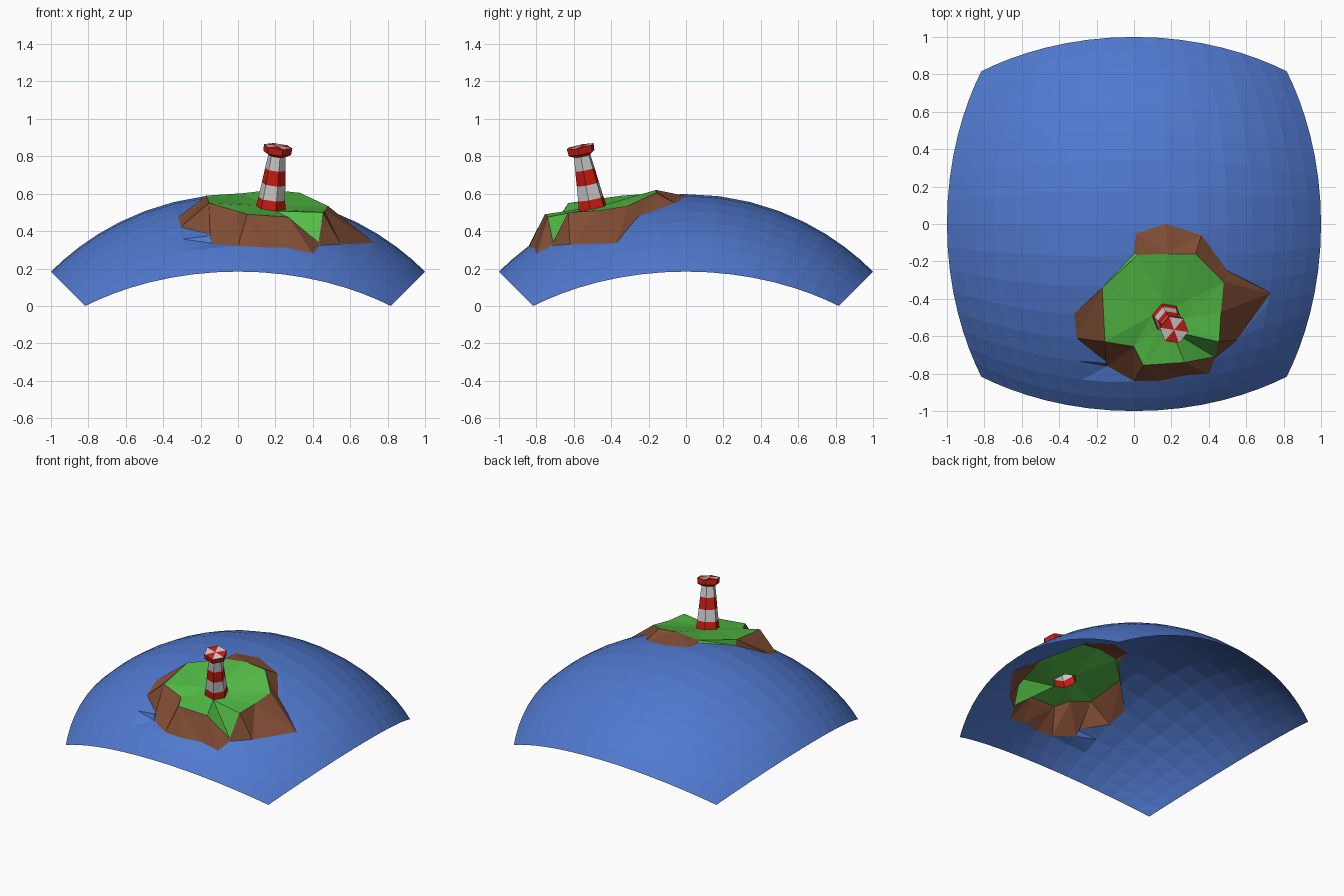
import bpy
from math import sqrt, cos, sin, atan2, degrees, radians
from mathutils import Vector
from mathutils.geometry import delaunay_2d_cdt

if "Cube" in bpy.data.objects:
    bpy.data.objects.remove(bpy.data.objects["Cube"])

R = sqrt(2)                  # planet radius
DROP = R / sqrt(3)           # sphere centre lies this far below z = 0


def material(name, rgb):
    m = bpy.data.materials.new(name)
    m.diffuse_color = (*rgb, 1)
    m.use_nodes = True
    m.node_tree.nodes["Principled BSDF"].inputs["Base Color"].default_value = m.diffuse_color
    return m


BLUE = material("water_blue", (0.08, 0.19, 0.62))
BROWN = material("earth_brown", (0.22, 0.075, 0.035))
GREEN = material("grass_green", (0.085, 0.50, 0.06))
RED = material("paint_red", (0.60, 0.012, 0.006))
WHITE = material("paint_white", (0.8, 0.8, 0.8))


def make(name, verts, faces, mats, slots=None):
    me = bpy.data.meshes.new(name)
    me.from_pydata([tuple(v) for v in verts], [], faces)
    for m in mats:
        me.materials.append(m)
    if slots:
        for p, s in zip(me.polygons, slots):
            p.material_index = s
    ob = bpy.data.objects.new(name, me)
    bpy.context.collection.objects.link(ob)
    return ob


def on_sphere(x, y):
    return Vector((x, y, sqrt(R * R - x * x - y * y) - DROP))


# Island shoreline (counter-clockwise from the back left), lying on the sphere
shore = [on_sphere(x, y) for x, y in (
    (-.165, -.335), (-.32, -.48), (-.305, -.61), (-.15, -.735), (-.14, -.76),
    (0, -.84), (.13, -.84), (.27, -.81), (.4, -.8), (.435, -.715),
    (.55, -.62), (.73, -.37), (.5, -.25), (.36, -.06), (.17, 0),
    (.01, -.05), (0, -.16))]
shore[4].z = .335

# Upper edge of the grass
rim = [Vector(p) for p in (
    (-.17, -.34, .59), (-.155, -.63, .55), (0, -.655, .505), (.05, -.755, .49),
    (.27, -.74, .475), (.43, -.71, .34), (.455, -.63, .50), (.465, -.47, .51),
    (.48, -.31, .535), (.33, -.16, .605), (.18, -.16, .62), (.02, -.165, .602))]

# Lighthouse: six-sided loft along a leaning axis
SIDES = 6
base = Vector((.175, -.5, .525))
axis = Vector((.12, -.2, 1)).normalized()
u = (Vector((1, 0, 0)) - axis * axis.x).normalized()
v = axis.cross(u)


def ring(t, r):
    return [base + axis * t + r * (cos(a) * u + sin(a) * v)
            for a in (radians(-10 + 360 * k / SIDES) for k in range(SIDES))]


profile = [(0, .08), (.05, .073), (.13, .064), (.21, .056),
           (.285, .047), (.30, .075), (.337, .078)]
bands = [0, 1, 0, 1, 0, 0]
tv, tf, ts = [], [], []
for t, r in profile:
    tv += ring(t, r)
for b, colour in enumerate(bands):
    for k in range(SIDES):
        n = (k + 1) % SIDES
        o = b * SIDES
        tf.append((o + k, o + n, o + SIDES + n, o + SIDES + k))
        ts.append(colour)
# Striped flat roof
tv.append(base + axis * .34)
o = len(bands) * SIDES
for k in range(SIDES):
    tf.append((o + k, o + (k + 1) % SIDES, len(tv) - 1))
    ts.append(k % 2)
make("lighthouse", tv, tf, [RED, WHITE], ts)


def angle(p):
    return (degrees(atan2(p.y + .49, p.x - .17)) - 150) % 360


def stitch(inner, outer):
    """Triangulate between two closed loops, advancing by angle."""
    na, nb = len(inner), len(outer)
    aa = [angle(p) for p in inner] + [angle(inner[0]) + 360]
    ab = [angle(p) for p in outer] + [angle(outer[0]) + 360]
    faces, i, j = [], 0, 0
    while i < na or j < nb:
        if j == nb or (i < na and aa[i + 1] < ab[j + 1]):
            faces.append((i % na, na + j % nb, (i + 1) % na))
            i += 1
        else:
            faces.append((i % na, na + j % nb, na + (j + 1) % nb))
            j += 1
    return inner + outer, faces


# Grass between the tower foot and the rim
foot = sorted(ring(0, .08), key=angle)
make("grass", *stitch(foot, rim), [GREEN])

# Cliffs between the rim and the shore, grassy along the back-left side
cv, cf = stitch(rim, shore)
grassy = {0, len(rim) - 1, len(rim), len(cv) - 1}
make("cliffs", cv, cf, [BROWN, GREEN], [int(set(f) <= grassy) for f in cf])

# Sea: one face of a cube projected to the sphere, with a hole for the island
N = 16
pts = [Vector((p.x, p.y)) / (p.z + DROP) for p in shore]
pts += [Vector((2 * i / N - 1, 2 * j / N - 1))
        for i in range(N + 1) for j in range(N + 1)]
flat, _, tris, src, _, owner = delaunay_2d_cdt(
    pts, [], [list(range(len(shore)))], 0, 1e-5)
sv = []
for p, ids in zip(flat, src):
    own = [k for k in ids if k < len(shore)]
    if own:
        sv.append(shore[own[0]])
    else:
        sv.append(Vector((p.x, p.y, 1)).normalized() * R - Vector((0, 0, DROP)))
kept = [list(f) for f, o in zip(tris, owner) if 0 not in o]
used = sorted({k for f in kept for k in f})
index = {k: n for n, k in enumerate(used)}
make("sea", [sv[k] for k in used], [[index[k] for k in f] for f in kept], [BLUE])
